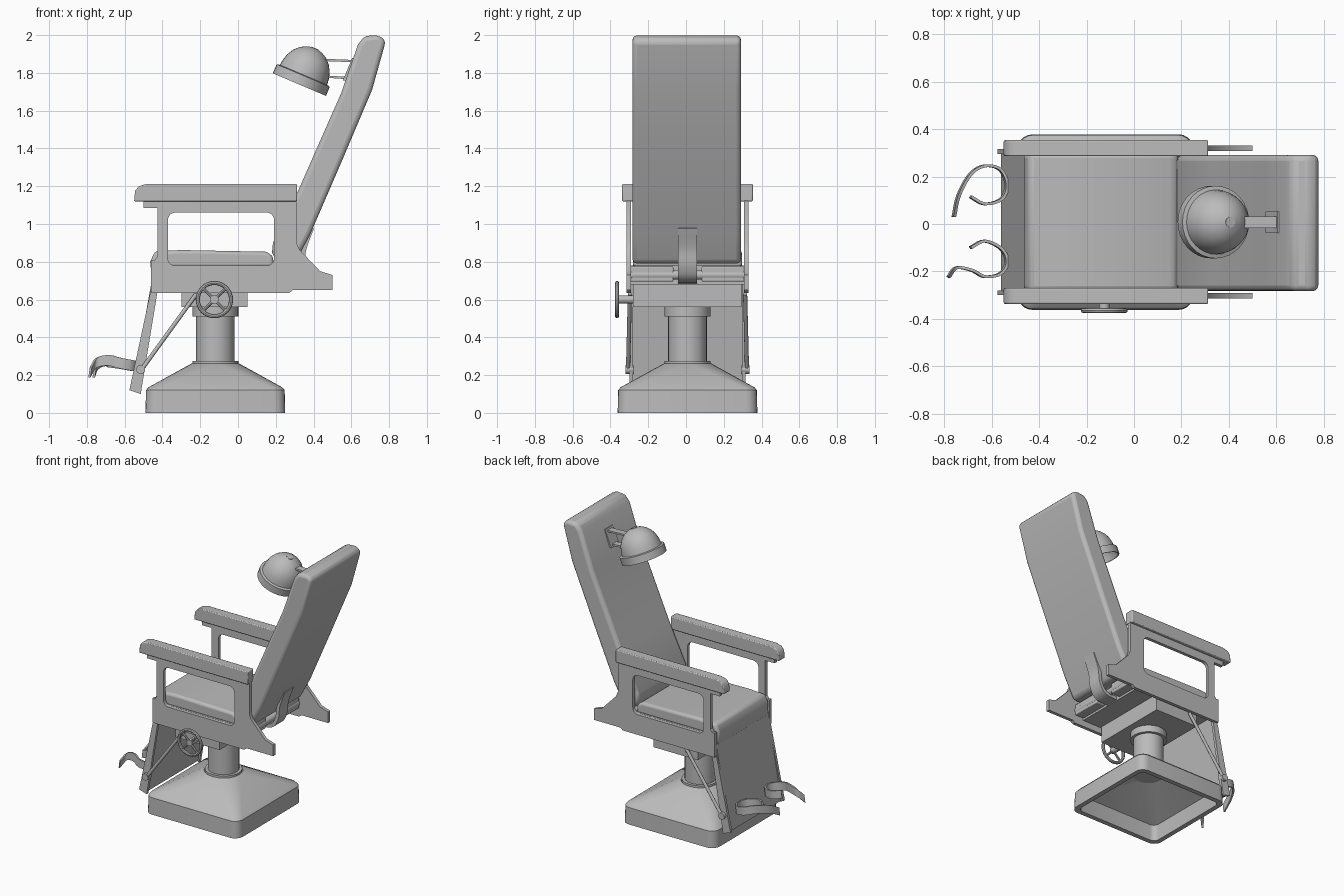
import bpy, bmesh, math
from mathutils import Vector, Matrix

old = bpy.data.objects.get("Cube")
if old:
    bpy.data.objects.remove(old, do_unlink=True)

grey = bpy.data.materials.new("plain grey")
grey.use_nodes = True
grey.diffuse_color = (0.5, 0.5, 0.5, 1)
grey.node_tree.nodes["Principled BSDF"].inputs["Base Color"].default_value = (0.5, 0.5, 0.5, 1)

YC = 0.008   # middle of the chair across its width
parts = []


def finish(name, bm, bevel=0, segments=2):
    bmesh.ops.recalc_face_normals(bm, faces=bm.faces)
    mesh = bpy.data.meshes.new(name)
    bm.to_mesh(mesh)
    bm.free()
    return add(name, mesh, bevel, segments)


def add(name, mesh, bevel=0, segments=2):
    obj = bpy.data.objects.new(name, mesh)
    bpy.context.collection.objects.link(obj)
    mesh.materials.clear()
    mesh.materials.append(grey)
    if bevel:
        mod = obj.modifiers.new("bevel", 'BEVEL')
        mod.width, mod.segments = bevel, segments
        mod.limit_method, mod.angle_limit = 'ANGLE', math.radians(35)
    parts.append(obj)
    return obj


def prism(name, profile, y0, y1, bevel=0, segments=2):
    """Extrude an x-z profile across y."""
    bm = bmesh.new()
    face = bm.faces.new([bm.verts.new((x, y0, z)) for x, z in profile])
    new = bmesh.ops.extrude_face_region(bm, geom=[face])["geom"]
    bmesh.ops.translate(bm, vec=(0, y1 - y0, 0),
                        verts=[v for v in new if isinstance(v, bmesh.types.BMVert)])
    return finish(name, bm, bevel, segments)


def box(name, x0, x1, y0, y1, z0, z1, bevel=0):
    return prism(name, [(x0, z0), (x1, z0), (x1, z1), (x0, z1)], y0, y1, bevel)


def rod(name, a, b, radius, sides=16):
    a, b = Vector(a), Vector(b)
    bm = bmesh.new()
    turn = (b - a).to_track_quat('Z', 'Y').to_matrix().to_4x4()
    bmesh.ops.create_cone(bm, cap_ends=True, segments=sides, radius1=radius, radius2=radius,
                          depth=(b - a).length, matrix=Matrix.Translation((a + b) / 2) @ turn)
    return finish(name, bm)


def loft(name, rings, matrix=Matrix(), close=False):
    """Skin a stack of point rings, capping both ends."""
    bm = bmesh.new()
    loops = [[bm.verts.new(matrix @ Vector(p)) for p in ring] for ring in rings]
    n = len(loops[0])
    for a, b in zip(loops, loops[1:]):
        for i in range(n):
            bm.faces.new((a[i], a[(i + 1) % n], b[(i + 1) % n], b[i]))
    if close:
        for i in range(n):
            a, b = loops[-1], loops[0]
            bm.faces.new((a[i], a[(i + 1) % n], b[(i + 1) % n], b[i]))
    else:
        bm.faces.new(loops[0])
        bm.faces.new(loops[-1])
    return finish(name, bm)


def rounded_square(half, r, z, steps=5):
    ring = []
    for q in range(4):
        mid = math.radians(45 + 90 * q)
        cx, cy = [math.copysign(half - r, f(mid)) for f in (math.cos, math.sin)]
        for i in range(steps + 1):
            t = math.radians(90 * (q + i / steps))
            ring.append((cx + r * math.cos(t), cy + r * math.sin(t), z))
    return ring


def circle(r, z, n=32):
    return [(r * math.cos(math.tau * i / n), r * math.sin(math.tau * i / n), z) for i in range(n)]


def smooth_path(points, steps=5):
    """Catmull-Rom curve through the points."""
    p = [Vector(q) for q in points]
    p = [2 * p[0] - p[1]] + p + [2 * p[-1] - p[-2]]
    out = []
    for a, b, c, d in zip(p, p[1:], p[2:], p[3:]):
        for i in range(steps):
            t = i / steps
            out.append((2 * b + (c - a) * t + (2 * a - 5 * b + 4 * c - d) * t ** 2
                        + (3 * b - a - 3 * c + d) * t ** 3) / 2)
    return out + [p[-2]]


def strip(name, path, width, thick):
    """Flat band following a path, standing along the width vector."""
    width, rings = Vector(width), []
    for i, p in enumerate(path):
        along = path[min(i + 1, len(path) - 1)] - path[max(i - 1, 0)]
        side = along.cross(width).normalized() * thick / 2
        rings.append([p + width / 2 + side, p + width / 2 - side,
                      p - width / 2 - side, p - width / 2 + side])
    return loft(name, rings)


# Hollow pedestal base, column and collars
shell = [(0.37, 0.06, 0), (0.367, 0.06, 0.12), (0.355, 0.06, 0.135), (0.125, 0.12, 0.262),
         (0.1, 0.095, 0.24), (0.33, 0.04, 0.115), (0.335, 0.04, 0)]
stand = Matrix.Translation((-0.12, YC, 0))
loft("pedestal_base", [rounded_square(*s) for s in shell], stand, close=True)
for name, r, z0, z1 in (("base_flange", 0.122, 0.255, 0.275), ("column", 0.102, 0.24, 0.58),
                        ("column_collar", 0.122, 0.51, 0.575)):
    rod(name, (-0.12, YC, z0), (-0.12, YC, z1), r, 32)

# Mechanism box and seat frame
box("mechanism_box", -0.30, 0.05, -0.28, 0.295, 0.56, 0.69)
box("seat_frame", -0.43, 0.20, YC - 0.3, YC + 0.3, 0.68, 0.78)
for side, a, b in (("right", -0.3, -0.075), ("left", 0.075, 0.3)):
    box("rear_crossbar_" + side, 0.19, 0.27, YC + a, YC + b, 0.695, 0.775, 0.006)
rod("recline_shaft", (0.25, YC - 0.3, 0.73), (0.25, YC + 0.3, 0.73), 0.025)

# Upholstery
prism("seat_cushion", [(-0.455, 0.70), (-0.465, 0.80), (-0.44, 0.855), (-0.30, 0.862), (0.15, 0.853),
                       (0.185, 0.83), (0.19, 0.77), (-0.40, 0.77), (-0.42, 0.70)],
      YC - 0.288, YC + 0.288, 0.02, 3)
prism("backrest", [(0.185, 0.90), (0.18, 0.85), (0.21, 0.79), (0.30, 0.79), (0.38, 0.94), (0.54, 1.31),
                   (0.71, 1.71), (0.783, 1.97), (0.745, 2.0), (0.67, 1.995), (0.635, 1.95),
                   (0.545, 1.69), (0.43, 1.43), (0.32, 1.18)],
      -0.283, 0.291, 0.03, 3)
bend = smooth_path([(0.39, YC, 0.98), (0.35, YC, 0.87), (0.335, YC, 0.77),
                    (0.28, YC, 0.705), (0.1, YC, 0.70)])
strip("backrest_bracket", bend, (0, 0.1, 0), 0.025)

# Side frames with an opening, and armrests
outline = [(-0.46, 0.635), (0.27, 0.635), (0.29, 0.65), (0.5, 0.65), (0.5, 0.73), (0.435, 0.75),
           (0.325, 0.865), (0.31, 0.90), (0.31, 1.13), (-0.5, 1.13), (-0.5, 1.085), (-0.425, 1.085),
           (-0.425, 0.83), (-0.44, 0.81), (-0.46, 0.81)]
opening = [(-0.09 + x * 1.0, 0.92 + z) for x, z, _ in
           [(px + math.copysign(0.14, px), pz, 0) for px, pz, _ in rounded_square(0.141, 0.04, 0)]]
for side, s in (("right", -1), ("left", 1)):
    curve = bpy.data.curves.new("side_outline", 'CURVE')
    curve.dimensions, curve.fill_mode, curve.extrude = '2D', 'BOTH', 0.012
    for loop in (outline, opening):
        spline = curve.splines.new('POLY')
        spline.points.add(len(loop) - 1)
        for pt, (x, z) in zip(spline.points, loop):
            pt.co = (x, z, 0, 1)
        spline.use_cyclic_u = True
    helper = bpy.data.objects.new("side_outline", curve)
    bpy.context.collection.objects.link(helper)
    bpy.context.view_layer.update()
    mesh = bpy.data.meshes.new_from_object(helper.evaluated_get(bpy.context.evaluated_depsgraph_get()))
    bpy.data.objects.remove(helper, do_unlink=True)
    mesh.transform(Matrix.Translation((0, YC + s * 0.311, 0)) @ Matrix.Rotation(math.pi / 2, 4, 'X'))
    add("side_frame_" + side, mesh)
    y = YC + s * 0.312
    prism("armrest_" + side, [(-0.55, 1.12), (0.313, 1.12), (0.313, 1.212), (-0.485, 1.212),
                              (-0.525, 1.20), (-0.545, 1.175)], y - 0.034, y + 0.034, 0.006)

    # Leg rest rails, struts and pivots
    prism("leg_rest_rail_" + side, [(-0.455, 0.68), (-0.42, 0.68), (-0.515, 0.10), (-0.575, 0.12)],
          YC + s * 0.298 - 0.01, YC + s * 0.298 + 0.01)
    rod("leg_rest_strut_" + side, (-0.22, YC + s * 0.305, 0.63), (-0.51, YC + s * 0.315, 0.23), 0.011)
    rod("strut_pivot_" + side, (-0.515, YC + s * 0.285, 0.23), (-0.515, YC + s * 0.328, 0.23), 0.024)
prism("leg_rest_panel", [(-0.45, 0.74), (-0.425, 0.74), (-0.525, 0.11), (-0.56, 0.12)],
      YC - 0.295, YC + 0.295)

# Open ankle straps
left_strap = [(-0.69, 0.115, 0.27), (-0.63, 0.085, 0.262), (-0.56, 0.105, 0.25), (-0.537, 0.165, 0.248),
              (-0.565, 0.23, 0.252), (-0.63, 0.245, 0.265), (-0.69, 0.21, 0.278),
              (-0.74, 0.12, 0.26), (-0.76, 0.03, 0.215)]
right_strap = [(-0.69, -0.10, 0.27), (-0.63, -0.072, 0.262), (-0.56, -0.105, 0.25), (-0.537, -0.16, 0.248),
               (-0.565, -0.21, 0.252), (-0.63, -0.222, 0.265), (-0.685, -0.195, 0.278),
               (-0.75, -0.185, 0.265), (-0.783, -0.225, 0.215)]
for name, pts in (("ankle_strap_left", left_strap), ("ankle_strap_right", right_strap)):
    strip(name, smooth_path(pts), (0.008, 0, 0.056), 0.012)

# Hand wheel
hub = Vector((-0.125, -0.365, 0.60))
spin = Matrix.Translation(hub) @ Matrix.Rotation(math.pi / 2, 4, 'X')
tube = [math.tau * i / 8 for i in range(8)]
loft("wheel_rim", [circle(0.088 + 0.011 * math.cos(t), 0.011 * math.sin(t)) for t in tube], spin, close=True)
rod("wheel_shaft", hub + Vector((0, -0.008, 0)), (hub.x, -0.26, hub.z), 0.022)
for i in range(4):
    t = math.radians(45 + 90 * i)
    rod("wheel_spoke", hub, hub + 0.088 * Vector((math.cos(t), 0, math.sin(t))), 0.008, 8)

# Lamp shade, hollow underneath, on a two-arm bracket
shade = [(0.153, 0), (0.153, 0.052), (0.136, 0.056)]
shade += [(0.134 * math.cos(math.radians(a)), 0.062 + 0.148 * math.sin(math.radians(a)))
          for a in (10, 25, 40, 55, 70, 82)]
shade += [(0.02, 0.195), (0.08, 0.165), (0.115, 0.11), (0.142, 0.04), (0.145, 0)]
top = [i for i, (r, z) in enumerate(shade) if z == max(q[1] for q in shade)][0]
tilt = Matrix.Translation((0.325, YC, 1.738)) @ Matrix.Rotation(math.radians(23), 4, 'Y')
loft("lamp_shade", [circle(r, z) for r, z in shade], tilt, close=True)
rod("lamp_cap", tilt @ Vector((0, 0, 0.19)), tilt @ Vector((0, 0, 0.21)), 0.022)
strip("lamp_arm_upper", [Vector((0.37, YC, 1.872)), Vector((0.62, YC, 1.862))], (0, 0.048, 0), 0.012)
strip("lamp_arm_lower", [Vector((0.44, YC, 1.782)), Vector((0.59, YC, 1.772))], (0, 0.048, 0), 0.012)
prism("lamp_mount", [(0.555, 1.76), (0.58, 1.76), (0.63, 1.88), (0.605, 1.88)], YC - 0.045, YC + 0.045)

# Smooth shading with sharp edges kept
bpy.ops.object.select_all(action='DESELECT')
for obj in parts:
    obj.select_set(True)
bpy.context.view_layer.objects.active = parts[0]
bpy.ops.object.shade_smooth_by_angle(angle=math.radians(35))
